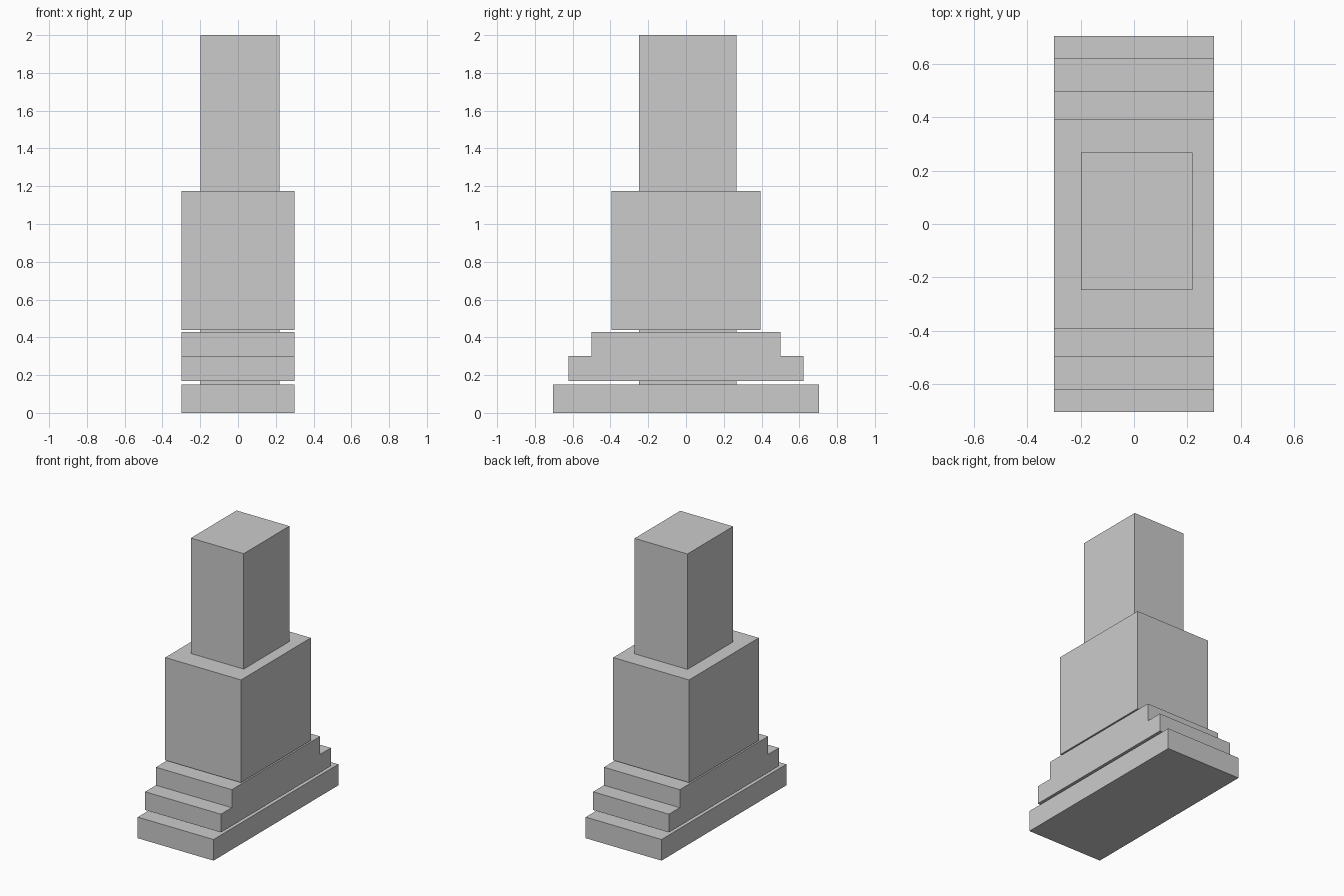
import bpy, bmesh

if "Cube" in bpy.data.objects:
    bpy.data.objects.remove(bpy.data.objects["Cube"])

HALF_WIDTH = 0.30


def finish(name, bm):
    bmesh.ops.recalc_face_normals(bm, faces=bm.faces)
    mesh = bpy.data.meshes.new(name)
    bm.to_mesh(mesh)
    bm.free()
    obj = bpy.data.objects.new(name, mesh)
    bpy.context.collection.objects.link(obj)
    return obj


def extrude_profile(name, half_profile, x0=-HALF_WIDTH, x1=HALF_WIDTH):
    """Mirror a (y, z) half outline across y = 0 and extrude it along x."""
    outline = half_profile + [(-y, z) for y, z in reversed(half_profile)]
    bm = bmesh.new()
    face = bm.faces.new([bm.verts.new((x0, y, z)) for y, z in outline])
    ext = bmesh.ops.extrude_face_region(bm, geom=[face], use_keep_orig=True)
    moved = [g for g in ext["geom"] if isinstance(g, bmesh.types.BMVert)]
    bmesh.ops.translate(bm, verts=moved, vec=(x1 - x0, 0, 0))
    return finish(name, bm)


# Bottom slab
extrude_profile("base_slab", [(0.705, 0.0), (0.705, 0.151)])

# Two steps made as one stepped piece
extrude_profile("stepped_plinth", [(0.621, 0.17), (0.621, 0.30),
                                   (0.499, 0.30), (0.499, 0.429)])

# Main block
extrude_profile("pedestal_block", [(0.394, 0.439), (0.394, 1.174)])

# Slightly off-centre shaft running through the gaps down into the base
shaft = extrude_profile("central_shaft", [(0.258, 0.08), (0.258, 2.0)],
                        -0.199, 0.219)
for v in shaft.data.vertices:
    v.co.y += 0.01
